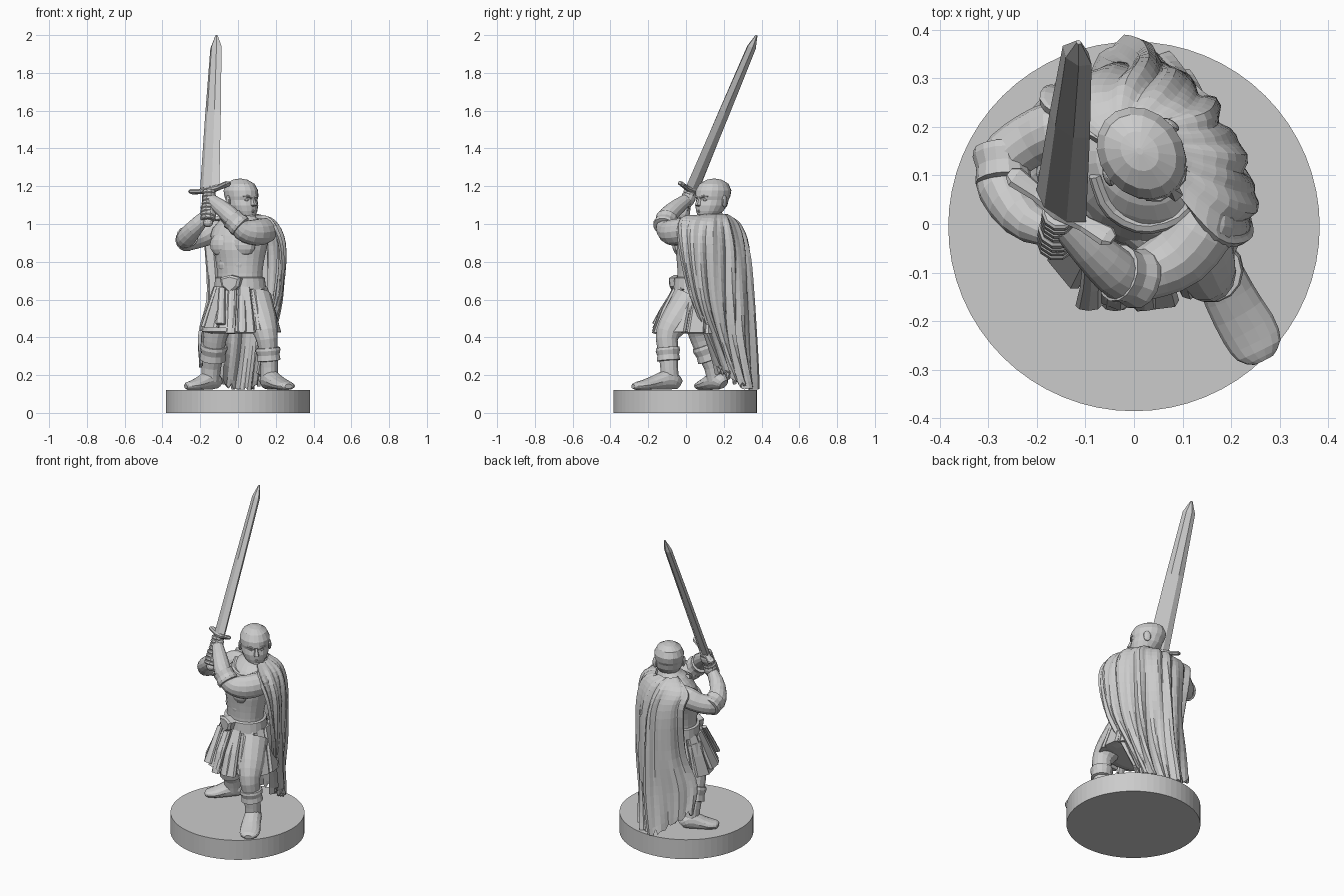
import bpy, bmesh, random
from math import sin, cos, pi, radians
from mathutils import Vector, Matrix

random.seed(4)


def make(name, rings, closed=True, caps=True, mat=None):
    """Skin a list of point rings into a mesh object."""
    bm = bmesh.new()
    rows = [[bm.verts.new(p) for p in r] for r in rings]
    n = len(rows[0])
    for a, b in zip(rows, rows[1:]):
        for i in range(n if closed else n - 1):
            j = (i + 1) % n
            bm.faces.new((a[i], a[j], b[j], b[i]))
    if caps and closed:
        bm.faces.new(rows[0][::-1])
        bm.faces.new(rows[-1])
    bmesh.ops.recalc_face_normals(bm, faces=bm.faces)
    if mat:
        bm.transform(mat)
    me = bpy.data.meshes.new(name)
    bm.to_mesh(me)
    bm.free()
    ob = bpy.data.objects.new(name, me)
    bpy.context.collection.objects.link(ob)
    return ob


def curve(pts, n):
    """Catmull-Rom samples through tuples of any length."""
    out, m = [], len(pts) - 1
    for k in range(n):
        t = k / (n - 1) * m
        i = min(int(t), m - 1)
        f = t - i
        q = [pts[min(max(i + d, 0), m)] for d in (-1, 0, 1, 2)]
        out.append(tuple(b + .5 * f * (c - a + f * (2 * a - 5 * b + 4 * c - d + f * (3 * (b - c) + d - a)))
                         for a, b, c, d in zip(*q)))
    return out


def loft(name, secs, n=20, rot=0, mat=None, rows=None):
    """Horizontal ellipses: (cx, cy, z, rx, ry)."""
    R = Matrix.Rotation(rot, 3, 'Z')
    secs = curve(secs, rows) if rows else secs
    return make(name, [[Vector((x, y, z)) + R @ Vector((rx * cos(2 * pi * i / n), ry * sin(2 * pi * i / n), 0))
                        for i in range(n)] for x, y, z, rx, ry in secs], mat=mat)


def tube(name, pts, n=12, up=(0, 0, 1), rows=None, mat=None):
    """Path tube: (x, y, z, half width, half height)."""
    pts = curve(pts, rows) if rows else pts
    P = [Vector(p[:3]) for p in pts]
    rings = []
    for i, p in enumerate(pts):
        t = (P[min(i + 1, len(P) - 1)] - P[max(i - 1, 0)]).normalized()
        s = t.cross(Vector(up)).normalized()
        u = s.cross(t)
        rings.append([P[i] + s * cos(2 * pi * k / n) * p[3] + u * sin(2 * pi * k / n) * p[4] for k in range(n)])
    return make(name, rings, mat=mat)


def ball(name, loc, size, mat=Matrix(), rot=0):
    secs = [(0, 0, -cos(pi * k / 8), max(sin(pi * k / 8), .02), max(sin(pi * k / 8), .02)) for k in range(9)]
    M = mat @ Matrix.Translation(loc) @ Matrix.Rotation(rot, 4, 'Z') @ Matrix.Diagonal((*size, 1))
    return loft(name, secs, 12, mat=M)


def cuff(name, a, b, r, up=(0, 0, 1)):
    a, b = Vector(a), Vector(b)
    tube(name, [(*a.lerp(b, t), r * k, r * k) for t, k in ((0, .8), (.04, 1), (.45, .94), (.8, 1.05), (1, 1), (1.02, .8))],
         14, up)


# base disc
loft("base", [(0, -.005, 0, .382, .38), (0, -.005, .122, .382, .38)], 64)

# torso, turned toward the left
TW = radians(-30)
loft("torso", [(.015, .06, .6, .135, .12), (.01, .06, .7, .125, .1), (.01, .065, .79, .133, .105),
               (.01, .075, .88, .152, .122), (.01, .095, .96, .165, .115), (.015, .12, 1.03, .105, .085),
               (.02, .135, 1.06, .055, .055), (.02, .135, 1.1, .05, .05)], 22, TW, rows=16)
T = Matrix.Translation((.01, .075, 0)) @ Matrix.Rotation(TW, 4, 'Z')
for s in (-1, 1):
    ball("chest_plate", (s * .062, -.075, .89), (.075, .045, .065), T)
    ball("abdomen_plate", (s * .04, -.075, .785), (.045, .035, .045), T)
tube("neck_trim", [(-.08, .10, 1.03, .014, .014), (-.05, .03, 1.0, .016, .016), (.02, -.005, .985, .016, .016),
                   (.1, .02, 1.0, .016, .016), (.13, .08, 1.02, .014, .014)], 8, rows=12)

# belt and buckle
loft("belt", [(.012, .06, .65, .128, .11), (.012, .06, .655, .143, .122), (.01, .06, .715, .138, .116),
              (.01, .06, .72, .125, .105)], 22, TW)
B = Matrix.Translation((-.04, -.06, .685)) @ Matrix.Rotation(radians(-24), 4, 'Z')
shape = [(-.06, .03), (0, .045), (.06, .03), (.05, -.015), (0, -.055), (-.05, -.015)]
make("belt_buckle", [[(x * k, y, z * k) for x, z in shape] for y, k in ((.03, 1), (-.004, 1), (-.014, .75))], mat=B)

# skirt: inner cloth plus overlapping leather strips
loft("skirt_cloth", [(.015, .06, .68, .125, .11), (.01, .05, .56, .165, .15), (.01, .04, .43, .202, .172),
                     (.01, .04, .42, .15, .13)], 24)
for k in range(12):
    a = 2 * pi * (k + .3) / 12
    low = .43 + random.uniform(-.015, .03)
    rings = []
    for z, rx, ry, cy, w in ((.67, .13, .115, .06, .23), (.55, .172, .16, .04, .235), (low, .205, .19, .022, .24)):
        ring = []
        for da, d in ((-w, .0), (-w * .75, .012), (w * .75, .014), (w, .004), (w, -.012), (-w, -.012)):
            ring.append((.012 + (rx + d) * cos(a + da), cy + (ry + d) * sin(a + da), z))
        rings.append(ring)
    make("skirt_strip", rings)
for x, low in ((-.085, .47), (-.035, .42), (.02, .43)):
    tube("belt_tassel", [(x, -.055, .66, .018, .012), (x * 1.05, -.13, .54, .022, .012), (x * 1.1, -.168, low, .027, .012)],
         8, (0, 1, 0))

# legs and boots
Y = (0, 1, 0)
tube("front_leg", [(.09, .02, .6, .09, .09), (.13, -.06, .48, .078, .078), (.15, -.1, .41, .06, .062),
                   (.16, -.095, .33, .05, .055), (.165, -.09, .25, .046, .048), (.165, -.085, .17, .045, .05)], 14, Y, 12)
tube("back_leg", [(-.06, .07, .6, .09, .09), (-.1, .07, .48, .078, .078), (-.12, .08, .41, .064, .064),
                  (-.13, .11, .33, .058, .06), (-.14, .145, .25, .052, .052), (-.145, .16, .17, .047, .05)], 14, Y, 12)
cuff("front_boot_cuff", (.163, -.092, .275), (.158, -.097, .345), .063, Y)
cuff("back_boot_cuff", (-.134, .13, .28), (-.127, .1, .36), .07, Y)
tube("front_boot", [(.145, -.035, .15, .025, .028), (.155, -.06, .165, .043, .044), (.174, -.1, .175, .05, .053),
                    (.205, -.165, .16, .055, .038), (.24, -.225, .147, .058, .027), (.258, -.262, .142, .048, .021),
                    (.267, -.28, .14, .022, .012)], 14, rows=12)
tube("back_boot", [(-.105, .2, .15, .025, .028), (-.12, .185, .165, .043, .044), (-.15, .16, .175, .05, .053),
                   (-.195, .125, .158, .053, .038), (-.235, .095, .147, .053, .027), (-.265, .075, .142, .038, .021),
                   (-.275, .07, .14, .02, .012)], 14, rows=12)

# sword in its own frame: x across the blade, z toward the tip
O = Vector((-.15, .035, 1.19))
ax = Vector((-.114, .374, 2.0)) - O
L = ax.length
ax.normalize()
wd = Vector((.8, -.6, 0))
wd = (wd - ax * wd.dot(ax)).normalized()
nd = ax.cross(wd)
S = Matrix.Translation(O) @ Matrix((wd, nd, ax)).transposed().to_4x4()
make("blade", [[(w, 0, z), (w * .45, t, z), (-w * .45, t, z), (-w, 0, z), (-w * .45, -t, z), (w * .45, -t, z)]
               for z, w, t in ((0, .062, .021), (L * .5, .05, .02), (L - .07, .036, .018), (L, .006, .004))], mat=S)
tube("cross_guard", [(-.13, 0, .004, .012, .006), (-.115, 0, .002, .024, .013), (-.06, 0, -.008, .018, .013),
                     (0, 0, -.01, .027, .022), (.06, 0, -.008, .018, .013), (.115, 0, .002, .024, .013),
                     (.13, 0, .004, .012, .006)], 8, mat=S)
loft("grip", [(0, 0, -.19, .016, .016), (0, 0, 0, .018, .018)], 10, mat=S)
ball("pommel", (0, 0, -.2), (.026, .026, .022), S)

# fists with fingers wrapped around the grip
for name, hz, r in (("left", -.06, .034), ("right", -.145, .038)):
    ball(name + "_fist", (0, 0, hz), (r + .005, r + .003, .048), S)
    for k in range(4):
        z = hz + (k - 1.5) * .021
        loft(name + "_finger", [(0, -.005, z + dz, r + d, r + d) for dz, d in
                                ((-.0105, -.003), (-.006, .002), (.006, .002), (.0105, -.003))], 10, mat=S)


# arms with sleeves and wrist guards
def grip_at(z):
    return S @ Vector((0, 0, z))


lh, rh = grip_at(-.06), grip_at(-.145)
tube("left_upper_arm", [(.16, .06, .97, .045, .05), (.145, .0, .965, .066, .068), (.095, -.065, .955, .066, .07),
                        (.03, -.1, .965, .056, .058), (-.01, -.115, 1.0, .045, .045)], 14, rows=11)
tube("left_forearm", [(.01, -.11, .965, .038, .04), (-.02, -.112, 1.02, .05, .05), (-.075, -.065, 1.075, .045, .045),
                      (*lh, .03, .03)], 14, rows=9)
cuff("left_arm_cuff", (-.035, -.1, 1.03), (.015, -.115, .985), .06)
tube("right_upper_arm", [(-.09, .19, .97, .045, .05), (-.15, .195, .955, .06, .064), (-.21, .175, .93, .056, .058),
                         (-.265, .135, .915, .053, .055), (-.28, .1, .915, .045, .045)], 14, rows=11)
tube("right_forearm", [(-.285, .14, .9, .035, .035), (-.275, .08, .925, .05, .05), (-.225, .01, .985, .044, .044),
                       (*rh, .028, .03)], 14, rows=9)
cuff("right_arm_cuff", (-.268, .085, .935), (-.272, .155, .91), .058)

# head, turned toward the right
H = Matrix.Translation((.018, .142, 1.128)) @ Matrix.Rotation(radians(40), 4, 'Z')
loft("head", [(0, -.055, -.104, .026, .025), (0, -.04, -.092, .045, .05), (0, -.022, -.06, .066, .076),
              (0, -.01, -.03, .078, .09), (0, -.002, .0, .08, .09), (0, 0, .018, .083, .1), (0, .005, .05, .085, .101),
              (0, .008, .085, .068, .083), (0, .01, .106, .036, .044), (0, .01, .112, .006, .008)], 18, mat=H)
make("nose", [[(-w, -.075, z), (-w * .5, -.075 - d, z), (w * .5, -.075 - d, z), (w, -.075, z)]
              for z, w, d in ((-.036, .014, .02), (-.028, .021, .042), (.008, .011, .026), (.025, .008, .02))], mat=H)
tube("lips", [(-.026, -.083, -.062, .004, .004), (0, -.096, -.06, .007, .007), (.026, -.083, -.062, .004, .004)], 8, mat=H)
ball("chin", (0, -.072, -.088), (.028, .025, .018), H)
for s in (-1, 1):
    tube("brow", [(s * .008, -.093, .012, .008, .007), (s * .03, -.089, .019, .009, .007),
                  (s * .052, -.072, .02, .006, .004)], 8, mat=H)
    ball("eye", (s * .032, -.08, -.001), (.013, .009, .006), H, s * .4)
    ball("ear", (s * .082, .012, -.008), (.011, .022, .032), H, s * .35)

# cloak: each row runs from the right front edge round the back to the left edge
grid = [[(.09, .06, 1.04), (.1, .13, 1.045), (.06, .2, 1.045), (-.03, .205, 1.045), (-.06, .16, 1.045)],
        [(.165, -.03, 1.02), (.19, .1, 1.005), (.13, .22, 1.0), (-.02, .275, .995), (-.18, .235, 1.0)],
        [(.225, -.03, .88), (.232, .09, .88), (.15, .245, .86), (.01, .32, .86), (-.17, .27, .9)],
        [(.22, .02, .64), (.215, .11, .62), (.145, .25, .6), (.01, .34, .6), (-.16, .23, .62)],
        [(.16, .1, .42), (.165, .17, .39), (.12, .26, .37), (0, .35, .37), (-.215, .19, .42)],
        [(.12, .17, .22), (.13, .23, .19), (.09, .31, .13), (-.03, .358, .13), (-.21, .22, .27)]]
NU, NV = 56, 22
cols = list(zip(*[curve(r, NU) for r in grid]))
cols = [curve(c, NV) for c in cols]
rings = []
for v in range(NV):
    row, t = [], v / (NV - 1)
    for u in range(NU):
        p = Vector(cols[u][v])
        out = Vector((p.x, p.y - .1, 0)).normalized()
        f = u / (NU - 1)
        fold = sin(f * 2 * pi * 7 + 1.5 * sin(t * 4 + f * 7)) + .6 * sin(f * 2 * pi * 12 + 2 + 2 * t)
        p += out * fold * (.004 + .011 * t)
        if v == NV - 1:
            p.z = max(.124, p.z + random.uniform(-.02, .025))
        row.append(p)
    rings.append(row)
cloak = make("cloak", rings, closed=False)
sol = cloak.modifiers.new("thickness", 'SOLIDIFY')
sol.thickness, sol.offset = .018, 0
